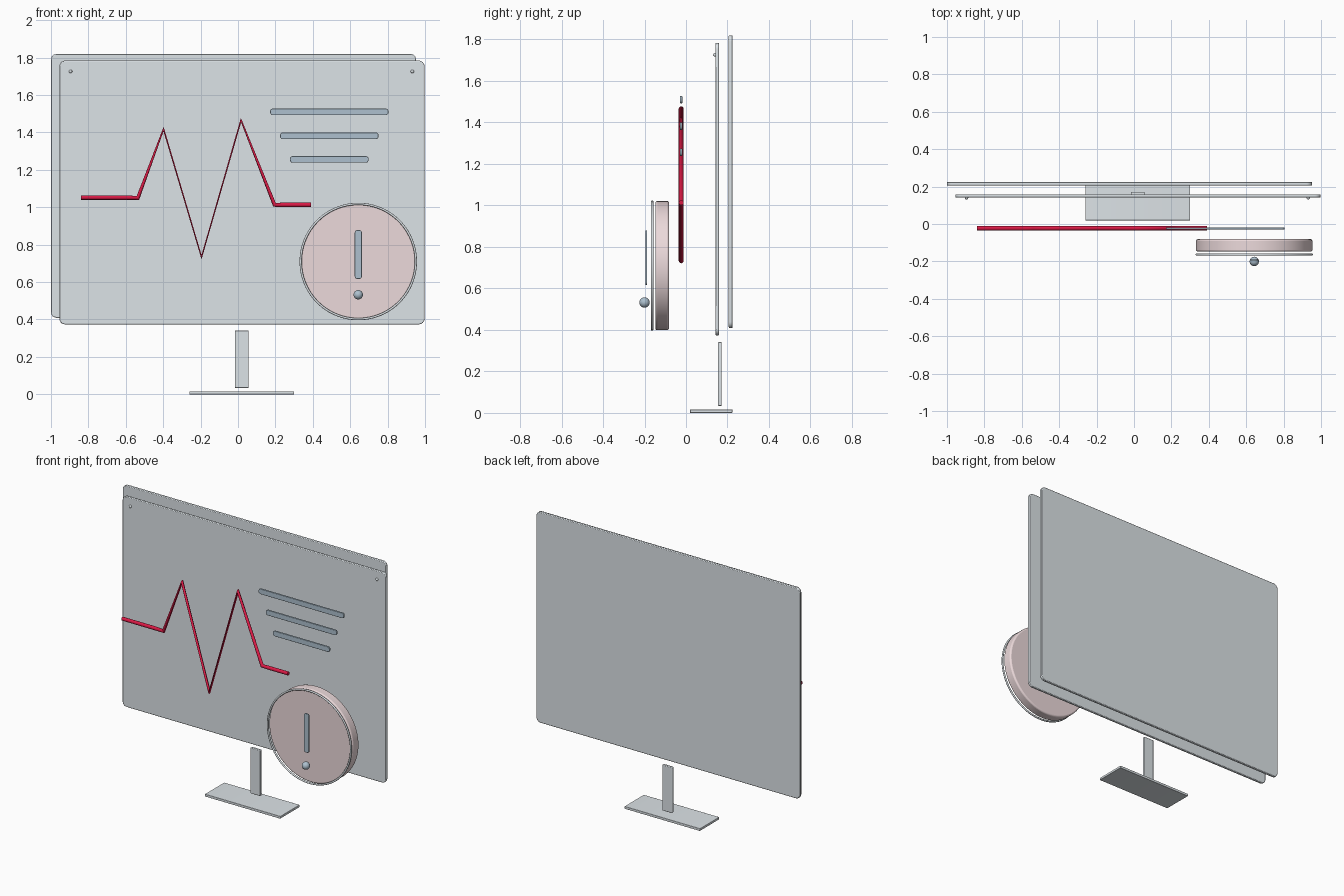
import bpy, bmesh
from math import pi, sin, cos

if "Cube" in bpy.data.objects:
    bpy.data.objects.remove(bpy.data.objects["Cube"])


def material(name, rgb):
    m = bpy.data.materials.new(name)
    m.diffuse_color = (*rgb, 1)
    m.use_nodes = True
    m.node_tree.nodes["Principled BSDF"].inputs["Base Color"].default_value = m.diffuse_color
    return m


PANEL = material("pale_grey", (0.72, 0.77, 0.80))
BLUE = material("slate_blue", (0.42, 0.53, 0.62))
PINK = material("pale_pink", (0.84, 0.70, 0.71))
RED = material("red", (0.70, 0.01, 0.06))


def finish(ob, name, mat):
    ob.name = name
    ob.data.materials.append(mat)
    bpy.ops.object.select_all(action='DESELECT')
    ob.select_set(True)
    bpy.context.view_layer.objects.active = ob
    bpy.ops.object.shade_smooth_by_angle(angle=0.6)
    return ob


def add_bevel(ob, width, segments=2):
    b = ob.modifiers.new("edge_bevel", 'BEVEL')
    b.width, b.segments, b.limit_method = width, segments, 'ANGLE'
    b.angle_limit = 0.7


def slab(name, x, y, z, radius, mat, bevel=0.003):
    """Rounded rectangle in the XZ plane, extruded along Y."""
    bm = bmesh.new()
    n = 6
    corners = [(x[1], z[1], 0), (x[0], z[1], 1), (x[0], z[0], 2), (x[1], z[0], 3)]
    verts = []
    for cx, cz, q in corners:
        sx = -1 if q in (0, 3) else 1
        sz = -1 if q in (0, 1) else 1
        for i in range(n + 1):
            a = (q + i / n) * pi / 2
            verts.append(bm.verts.new((cx + sx * radius + radius * cos(a), y[0],
                                       cz + sz * radius + radius * sin(a))))
    face = bm.faces.new(verts)
    ext = bmesh.ops.extrude_face_region(bm, geom=[face])
    bmesh.ops.translate(bm, vec=(0, y[1] - y[0], 0),
                        verts=[v for v in ext["geom"] if isinstance(v, bmesh.types.BMVert)])
    bmesh.ops.recalc_face_normals(bm, faces=bm.faces)
    me = bpy.data.meshes.new(name)
    bm.to_mesh(me)
    bm.free()
    ob = bpy.data.objects.new(name, me)
    bpy.context.collection.objects.link(ob)
    add_bevel(ob, bevel)
    return finish(ob, name, mat)


def ball(name, loc, r, mat):
    bpy.ops.mesh.primitive_uv_sphere_add(segments=32, ring_count=16, radius=r, location=loc)
    return finish(bpy.context.object, name, mat)


# Screen panels, offset one behind the other
slab("front_panel", (-0.955, 0.997), (0.141, 0.159), (0.374, 1.784), 0.03, PANEL, 0.004)
slab("back_panel", (-1.0, 0.952), (0.206, 0.225), (0.409, 1.82), 0.03, PANEL, 0.004)

# Pins in the upper corners
for side, px in (("left", -0.895), ("right", 0.932)):
    ball("pin_" + side, (px, 0.14, 1.726), 0.009, PANEL)

# Stand
slab("stand_neck", (-0.017, 0.057), (0.155, 0.172), (0.034, 0.341), 0.005, PANEL)
slab("stand_base", (-0.26, 0.30), (0.02, 0.223), (0.0, 0.016), 0.003, PANEL, 0.001)

# Text-like bars
for i, (x0, x1, zc) in enumerate([(0.172, 0.804, 1.51), (0.225, 0.751, 1.382), (0.278, 0.698, 1.256)]):
    slab(f"bar_{i + 1}", (x0, x1), (-0.029, -0.018), (zc - 0.0175, zc + 0.0175), 0.014, BLUE, 0.002)

# Pulse line
points = [(-0.84, 1.052), (-0.60, 1.052), (-0.535, 1.05), (-0.398, 1.418), (-0.195, 0.733),
          (0.016, 1.466), (0.195, 1.013), (0.24, 1.013), (0.39, 1.013)]
cu = bpy.data.curves.new("pulse_line", 'CURVE')
cu.dimensions = '3D'
cu.bevel_depth = 0.012
cu.bevel_resolution = 4
cu.use_fill_caps = True
sp = cu.splines.new('POLY')
sp.points.add(len(points) - 1)
for p, (px, pz) in zip(sp.points, points):
    p.co = (px, -0.023, pz, 1)
pulse = bpy.data.objects.new("pulse_line", cu)
bpy.context.collection.objects.link(pulse)
cu.materials.append(RED)

# Alert badge: disc, ring and exclamation mark
CX, CZ = 0.643, 0.71
bpy.ops.mesh.primitive_cylinder_add(vertices=96, radius=0.311, depth=0.067,
                                    location=(CX, -0.1145, CZ), rotation=(pi / 2, 0, 0))
add_bevel(bpy.context.object, 0.01, 3)
finish(bpy.context.object, "badge_disc", PINK)
bpy.ops.mesh.primitive_torus_add(major_segments=96, minor_segments=12, major_radius=0.308,
                                 minor_radius=0.006, location=(CX, -0.163, CZ),
                                 rotation=(pi / 2, 0, 0))
finish(bpy.context.object, "badge_ring", PANEL)
slab("mark_bar", (CX - 0.019, CX + 0.019), (-0.196, -0.187), (0.617, 0.878), 0.014, BLUE, 0.002)
ball("mark_dot", (CX, -0.2, 0.532), 0.025, BLUE)
